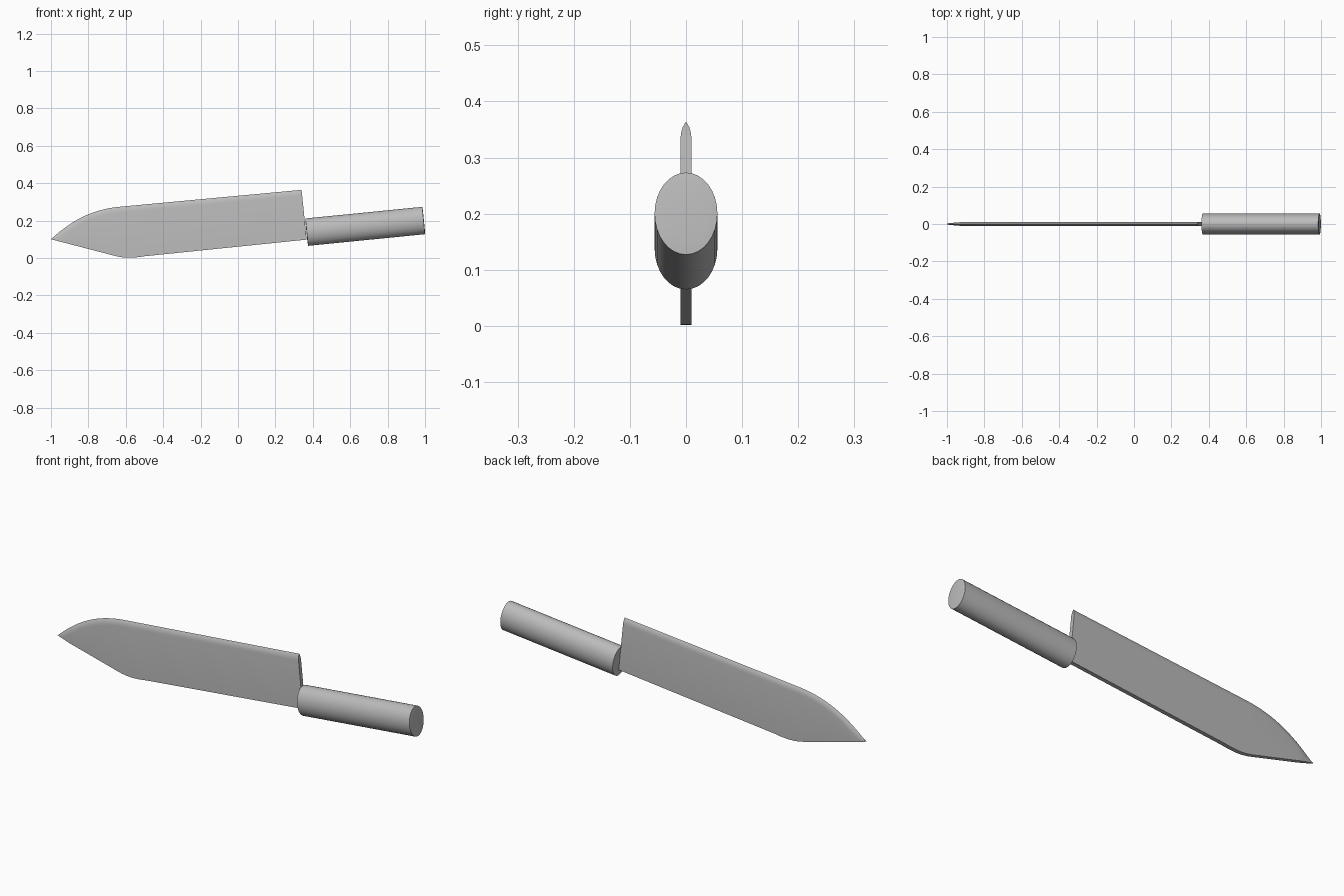
import bpy, bmesh, math
from mathutils import Vector, Matrix
from mathutils.geometry import interpolate_bezier

cube = bpy.data.objects.get("Cube")
if cube:
    bpy.data.objects.remove(cube)

steel = bpy.data.materials.new("plain grey")
steel.use_nodes = True
GREY = (0.5, 0.5, 0.5, 1)
steel.diffuse_color = GREY
steel.node_tree.nodes["Principled BSDF"].inputs["Base Color"].default_value = GREY


def finish(name, bm, angle):
    bmesh.ops.recalc_face_normals(bm, faces=bm.faces)
    mesh = bpy.data.meshes.new(name)
    bm.to_mesh(mesh)
    bm.free()
    obj = bpy.data.objects.new(name, mesh)
    bpy.context.collection.objects.link(obj)
    mesh.materials.append(steel)
    bpy.ops.object.select_all(action='DESELECT')
    obj.select_set(True)
    bpy.context.view_layer.objects.active = obj
    bpy.ops.object.shade_smooth_by_angle(angle=math.radians(angle))
    return obj


def curve(*points, steps=12):
    return interpolate_bezier(*[Vector(p) for p in points], steps)


def height(line, x):
    for a, b in zip(line, line[1:]):
        if x <= b.x + 1e-6:
            return a.y + (b.y - a.y) * (x - a.x) / (b.x - a.x)
    return line[-1].y


# Blade outline: spine above, cutting edge below
tip = Vector((-1, 0.1))
spine = curve(tip, (-0.9, 0.19), (-0.8, 0.255), (-0.64, 0.273), steps=18)
spine.append(Vector((0.34, 0.364)))
edge = [tip] + curve((-0.7, 0.022), (-0.64, 0.006), (-0.6, -0.008), (-0.5, 0.009))
edge.append(Vector((0.367, 0.098)))

# Blade stations from tip to heel, the heel being square to the spine
xs = sorted({round(p.x, 4) for p in spine[:-1] + edge[:-1]})
stations = [(Vector((x, height(spine, x))), Vector((x, height(edge, x)))) for x in xs[1:]]
stations.append((spine[-1], edge[-1]))

# Blade: flat sides, flat lower edge, spine rounded to a ridge
HALF = 0.01
ARCH = [(1, 1), (0.85, 0.65), (0.55, 0.3), (0, 0)]
bm = bmesh.new()
rows = []
for top, low in stations:
    tall = (top - low).length
    drop = min(0.03 + 0.02 * max(0, -0.7 - top.x), tall * 0.8)
    half = HALF * min(1, 0.35 + tall * 8)
    down = (low - top).normalized()
    section = [(half, low)] + [(half * w, top + down * drop * d) for w, d in ARCH]
    section += [(-w, p) for w, p in reversed(section[:-1])]
    rows.append([bm.verts.new((p.x, w, p.y)) for w, p in section])
for a, b in zip(rows, rows[1:]):
    for i in range(len(a)):
        j = (i + 1) % len(a)
        bm.faces.new((a[i], a[j], b[j], b[i]))
bm.faces.new(rows[-1])
# Tip closes to a short upright edge
ends = [bm.verts.new((tip.x, w, tip.y)) for w in (0.003, -0.003)]
first = rows[0]
mid = len(first) // 2
for side, end in ((first[:mid + 1], ends[0]), (first[mid:], ends[1])):
    for a, b in zip(side, side[1:]):
        bm.faces.new((a, b, end))
bm.faces.new((first[mid], ends[0], ends[1]))
bm.faces.new((first[0], first[-1], ends[1], ends[0]))
finish("blade", bm, 35)

# Handle: oval bar with slightly raised end faces
start, stop = Vector((0.368, 0, 0.138)), Vector((0.992, 0, 0.2))
axis = stop - start
bm = bmesh.new()
bmesh.ops.create_cone(bm, cap_ends=True, segments=32, radius1=1, radius2=1, depth=1)
caps = [f for f in bm.faces if len(f.verts) > 4]
bmesh.ops.inset_individual(bm, faces=caps, thickness=0.25, depth=0.003)
bm.transform(Matrix.Diagonal((0.0735, 0.056, axis.length, 1)))
tilt = Matrix.Rotation(math.atan2(axis.x, axis.z), 4, 'Y')
bm.transform(Matrix.Translation((start + stop) / 2) @ tilt)
finish("handle", bm, 30)
